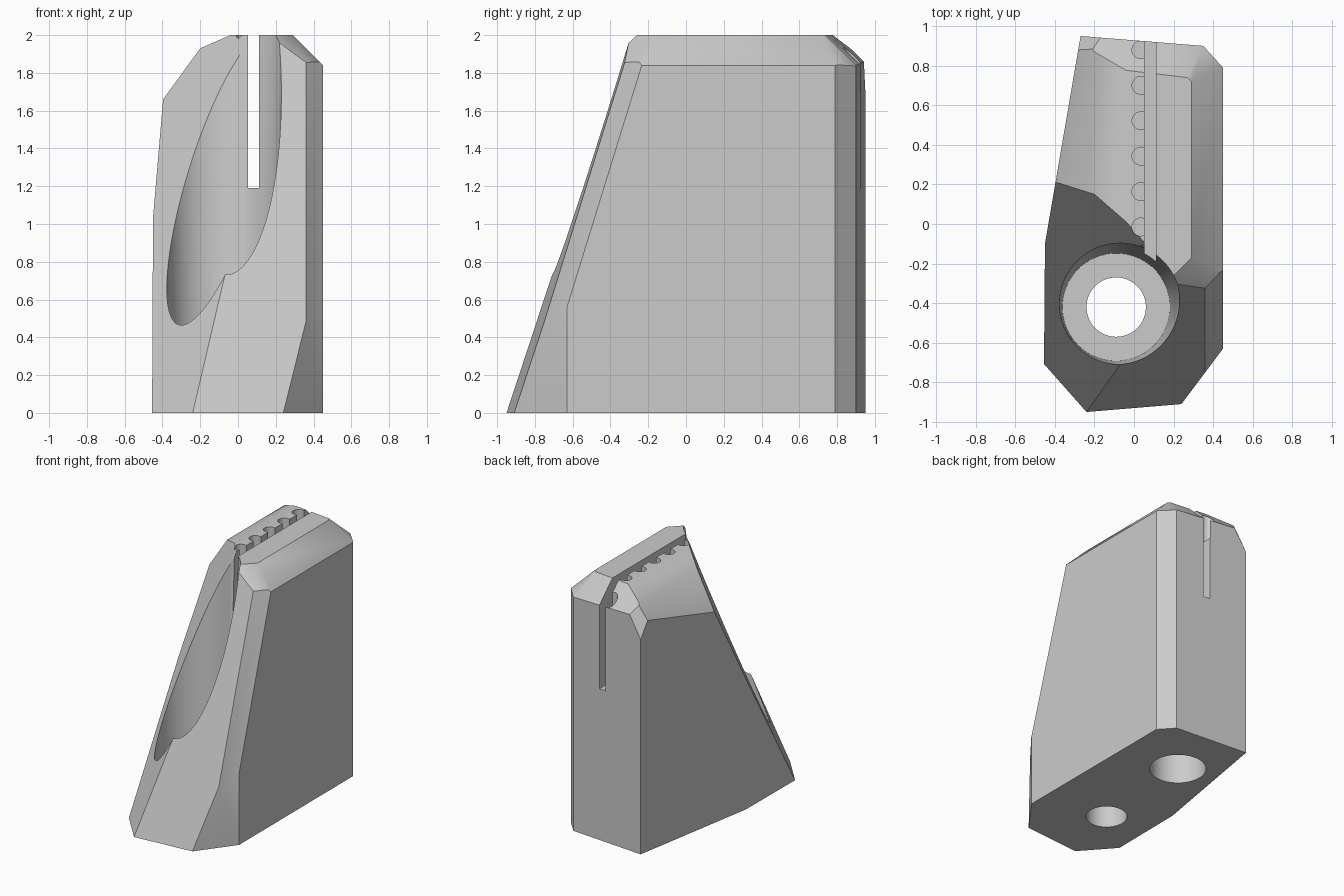
import bpy, bmesh, math
from mathutils import Vector

cube = bpy.data.objects.get("Cube")
if cube:
    bpy.data.objects.remove(cube, do_unlink=True)

grey = bpy.data.materials.new("light grey")
grey.use_nodes = True
COLOUR = (0.6, 0.6, 0.6, 1)
grey.diffuse_color = COLOUR
grey.node_tree.nodes["Principled BSDF"].inputs["Base Color"].default_value = COLOUR


def add_object(name, bm):
    bmesh.ops.recalc_face_normals(bm, faces=bm.faces)
    mesh = bpy.data.meshes.new(name)
    bm.to_mesh(mesh)
    bm.free()
    mesh.materials.append(grey)
    obj = bpy.data.objects.new(name, mesh)
    bpy.context.collection.objects.link(obj)
    return obj


def box(name, lo, hi):
    bm = bmesh.new()
    bmesh.ops.create_cube(bm, size=1)
    for v in bm.verts:
        v.co = [l + (h - l) * (c + 0.5) for l, h, c in zip(lo, hi, v.co)]
    return add_object(name, bm)


def bore(name, x, y, z0, z1, r0, r1=None, sides=64):
    bm = bmesh.new()
    bmesh.ops.create_cone(bm, cap_ends=True, segments=sides, radius1=r0,
                          radius2=r1 or r0, depth=z1 - z0)
    bmesh.ops.translate(bm, verts=bm.verts, vec=(x, y, (z0 + z1) / 2))
    return add_object(name, bm)


def trim(bm, a, b, c):
    """Cut along the plane through three points, keeping the middle of the body."""
    a, b, c = Vector(a), Vector(b), Vector(c)
    normal = (b - a).cross(c - a).normalized()
    if normal.dot(Vector((0, 0.2, 1)) - a) > 0:
        normal.negate()
    res = bmesh.ops.bisect_plane(bm, geom=bm.verts[:] + bm.edges[:] + bm.faces[:],
                                 plane_co=a, plane_no=normal, clear_outer=True)
    edges = [e for e in res["geom_cut"] if isinstance(e, bmesh.types.BMEdge)]
    bmesh.ops.holes_fill(bm, edges=edges)


# Body block, trimmed to a faceted wedge
bm = bmesh.new()
bmesh.ops.create_cube(bm, size=2)
for v in bm.verts:
    v.co = (v.co.x * 0.45, v.co.y, v.co.z + 1)
    if v.co.x < 0:
        v.co.x = -0.6

# Upright walls, as pairs of footprint corners
walls = [((-0.27, 0.95), (-0.45, -0.10)), ((-0.45, -0.10), (-0.455, -0.73)),
         ((0.24, -0.91), (0.45, -0.63)), ((0.45, 0.79), (0.35, 0.90)),
         ((0.35, 0.90), (-0.27, 0.95))]
for p, q in walls:
    trim(bm, (*p, 0), (*q, 0), (*p, 1))

# Sloping faces
trim(bm, (-0.24, -0.95, 0), (0.24, -0.91, 0), (0.36, -0.32, 1.87))         # front slope
trim(bm, (-0.24, -0.95, 0), (-0.08, -0.727, 0.68), (-0.40, 0.21, 1.65))    # side slope
trim(bm, (0.36, -0.75, 0.48), (0.45, -0.63, 0.56), (0.36, -0.32, 1.87))    # corner slope
trim(bm, (0.29, -0.17, 2), (0.22, -0.24, 2), (0.405, -0.28, 1.855))        # front corner
trim(bm, (0.29, 0, 2), (0.29, 0.5, 2), (0.45, 0, 1.84))                    # long top bevel
trim(bm, (0.29, 0.72, 2), (0.27, 0.74, 2), (0.40, 0.845, 1.84))            # back corner
trim(bm, (0.27, 0.74, 2), (-0.07, 0.78, 2), (0.35, 0.90, 1.84))            # back bevel
trim(bm, (-0.27, 0.95, 1.69), (-0.17, 0.945, 1.85), (-0.28, 0.88, 1.82))   # small back bevel
trim(bm, (-0.20, 0, 1.93), (-0.20, 1, 1.93), (-0.40, 0, 1.655))            # shoulder
trim(bm, (-0.04, 0, 2), (-0.04, 1, 2), (-0.20, 0, 1.93))                   # shoulder top
body = add_object("holder_body", bm)

# Tapered pocket, drain hole, underside socket and slot with its row of notches
cutters = [
    bore("pocket_cutter", -0.09, -0.42, 0.2, 2.1, 0.272, 0.335, 96),
    bore("drain_cutter", -0.09, -0.42, -0.1, 0.5, 0.15),
    bore("socket_cutter", -0.04, 0.45, -0.1, 1.0, 0.205),
    box("slot_cutter", (0.053, -0.42, 1.19), (0.11, 1.1, 2.1)),
]
for i in range(6):
    y = 0.88 - i * 0.179
    cutters.append(bore("notch_cutter", 0.035, y, 1.7, 2.1, 0.045, sides=32))
    cutters.append(box("notch_mouth_cutter", (0.035, y - 0.044, 1.7), (0.08, y + 0.044, 2.1)))

bpy.context.view_layer.objects.active = body
body.select_set(True)
for cutter in cutters:
    cutter.hide_render = True
    mod = body.modifiers.new("cut", "BOOLEAN")
    mod.operation = "DIFFERENCE"
    mod.solver = "EXACT"
    mod.object = cutter
    bpy.ops.object.modifier_apply(modifier=mod.name)
for cutter in cutters:
    bpy.data.objects.remove(cutter, do_unlink=True)

bpy.ops.object.select_all(action="DESELECT")
body.select_set(True)
bpy.ops.object.shade_smooth_by_angle(angle=math.radians(32))
